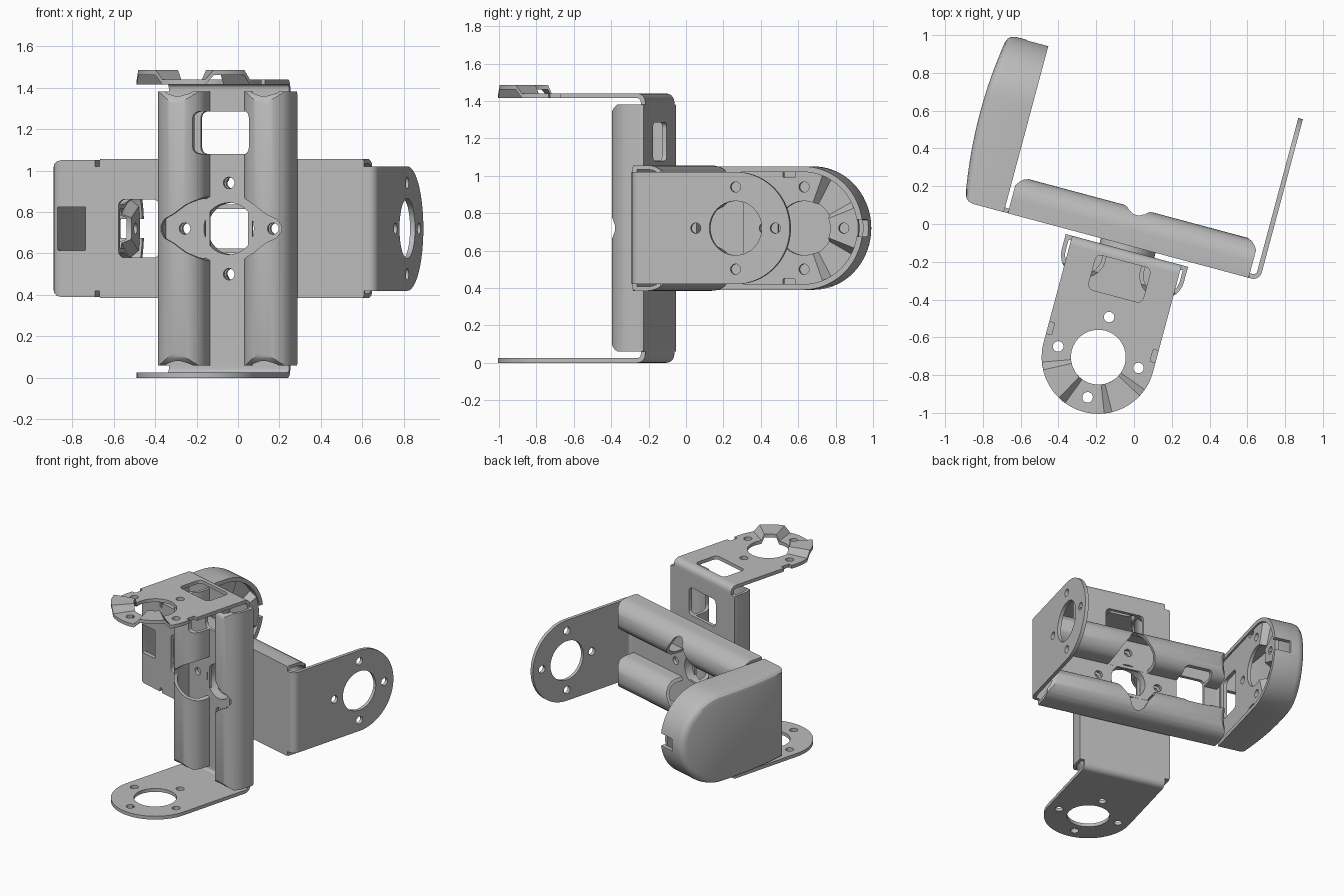
import bpy, bmesh
from math import sin, cos, pi, radians
from mathutils import Matrix

cube = bpy.data.objects.get("Cube")
if cube:
    bpy.data.objects.remove(cube)

metal = bpy.data.materials.new("satin grey")
metal.use_nodes = True
GREY = (0.5, 0.5, 0.5, 1)
metal.diffuse_color = GREY
metal.node_tree.nodes["Principled BSDF"].inputs["Base Color"].default_value = GREY

T = 0.025        # sheet thickness
HALF = 0.72      # half length of a bracket
ARM_W = 0.30     # half width of the arms
HUB = 0.585      # distance from plate to the arm hole
RING = 0.22      # screw circle radius


def finish(name, bm):
    bmesh.ops.recalc_face_normals(bm, faces=bm.faces[:])
    mesh = bpy.data.meshes.new(name)
    bm.to_mesh(mesh)
    bm.free()
    mesh.materials.append(metal)
    ob = bpy.data.objects.new(name, mesh)
    bpy.context.collection.objects.link(ob)
    return ob


def prism(name, pts, axis, lo, hi):
    """Extrude a 2D outline along one axis."""
    place = {"x": lambda u, v, w: (w, u, v),
             "y": lambda u, v, w: (u, w, v),
             "z": lambda u, v, w: (u, v, w)}[axis]
    bm = bmesh.new()
    a = [bm.verts.new(place(u, v, lo)) for u, v in pts]
    b = [bm.verts.new(place(u, v, hi)) for u, v in pts]
    bm.faces.new(a)
    bm.faces.new(b)
    for i in range(len(pts)):
        j = (i + 1) % len(pts)
        bm.faces.new((a[i], a[j], b[j], b[i]))
    return finish(name, bm)


def arc(cx, cy, r, start, end, n):
    angles = [radians(start + (end - start) * i / n) for i in range(n + 1)]
    return [(cx + r * cos(t), cy + r * sin(t)) for t in angles]


def circle(cx, cy, r, n=40):
    return arc(cx, cy, r, 0, 360, n)[:-1]


def rounded(x0, x1, y0, y1, r=0.03):
    return (arc(x1 - r, y1 - r, r, 0, 90, 5) + arc(x0 + r, y1 - r, r, 90, 180, 5)
            + arc(x0 + r, y0 + r, r, 180, 270, 5) + arc(x1 - r, y0 + r, r, 270, 360, 5))


def cut(ob, cutters):
    """Subtract the cutters and bake the result into the mesh."""
    for c in cutters:
        c.hide_render = True
        m = ob.modifiers.new("cut", "BOOLEAN")
        m.operation, m.object, m.solver = "DIFFERENCE", c, "EXACT"
    bpy.context.view_layer.update()
    dg = bpy.context.evaluated_depsgraph_get()
    mesh = bpy.data.meshes.new_from_object(ob.evaluated_get(dg))
    ob.modifiers.clear()
    ob.data = mesh
    for c in cutters:
        bpy.data.objects.remove(c)
    return ob


def screw_holes(cx, cy, hole, axis, lo, hi):
    spots = [(RING, 0), (-RING, 0), (0, RING), (0, -RING)]
    return [prism("cutter", circle(cx, cy, hole), axis, lo, hi)] + [
        prism("cutter", circle(cx + u, cy + v, 0.028, 20), axis, lo, hi) for u, v in spots]


def window():
    return prism("cutter", rounded(-0.14, 0.14, 0.36, 0.565), "y", -0.1, 0.4)


parts = []

# back plate with centre hole, screw holes and cable window
plate = prism("plate", rounded(-0.335, 0.335, -0.66, 0.66, 0.01), "y", 0, T)
parts.append(cut(plate, screw_holes(0, 0, 0.125, "y", -0.1, 0.1) + [window()]))

# half-round stiffening channels, notched at the centre and rounded at the ends
NOTCH = [(0.05, 0.18), (0.10, 0.15), (0.17, 0.115), (0.23, 0.07), (0.28, 0.045), (0.30, 0.015)]
END = [(0.14, 0.67), (0.155, 0.658), (0.175, 0.645), (0.193, 0.625), (0.205, 0.595),
       (0.25, 0.595), (0.25, 0.67)]
for side, label in ((1, "left"), (-1, "right")):
    c = side * 0.215
    shape = ([(c + 0.12, 0.01)] + arc(c, 0.083, 0.12, 0, 180, 20) + [(c - 0.12, 0.01), (c - 0.098, 0.01)]
             + arc(c, 0.083, 0.098, 180, 0, 20) + [(c + 0.098, 0.01)])
    channel = prism(label + "_channel", shape, "z", -0.66, 0.66)
    notch = [(side * u, v) for u, v in NOTCH] + [(side * u, -v) for u, v in reversed(NOTCH)]
    cutters = [prism("cutter", notch, "y", T + 0.001, 0.4), window()]
    for s in (1, -1):
        cutters.append(prism("cutter", [(y, s * z) for y, z in END], "x", -0.5, 0.5))
    parts.append(cut(channel, cutters))

# bends joining plate and arms
for s, label in ((1, "cup"), (-1, "plain")):
    profile = ([(0, 0.64)] + arc(0.045, HALF - 0.045, 0.045, 180, 90, 8)
               + arc(0.045, HALF - 0.045, 0.02, 90, 180, 6) + [(T, 0.64)])
    parts.append(prism(label + "_bend", [(y, s * z) for y, z in profile], "x", -ARM_W, ARM_W))

# arms with round ends
outline = [(-ARM_W, 0.045), (ARM_W, 0.045)] + arc(0, HUB, ARM_W, 0, 180, 40)
plain = prism("plain_arm", outline, "z", -HALF, T - HALF)
parts.append(cut(plain, screw_holes(0, HUB, 0.145, "z", -1, 0)))

slotted = prism("slotted_arm", outline, "z", HALF - T, HALF)
cutters = screw_holes(0, HUB, 0.145, "z", 0.5, 1)
cutters.append(prism("cutter", rounded(-0.15, 0.15, 0.06, 0.25), "z", 0.5, 1))
for s in (1, -1):
    sector = arc(0, HUB, 0.1, 90 - s * 21, 90 - s * 70, 8) + arc(0, HUB, 0.4, 90 - s * 70, 90 - s * 21, 8)
    cutters.append(prism("cutter", sector, "z", 0.5, 1))
    cutters.append(prism("cutter", rounded(s * 0.3 - 0.03, s * 0.3 + 0.03, 0.47, 0.535, 0.005), "z", 0.5, 1))
parts.append(cut(slotted, cutters))

# raised tabs with ramps around the slotted arm's hole
for s, label in ((1, "left"), (-1, "right")):
    bm = bmesh.new()
    rows = []
    steps = [(21, 0)] + [(29 + 33 * i / 8, 0.045) for i in range(9)] + [(70, 0)]
    for angle, lift in steps:
        t = radians(90 - s * angle)
        rows.append([bm.verts.new((r * cos(t), HUB + r * sin(t), HALF + lift - d))
                     for r, d in ((0.145, 0), (ARM_W, 0), (ARM_W, T), (0.145, T))])
    for p, q in zip(rows, rows[1:]):
        for i in range(4):
            j = (i + 1) % 4
            bm.faces.new((p[i], p[j], q[j], q[i]))
    bm.faces.new(rows[0])
    bm.faces.new(rows[-1])
    parts.append(finish(label + "_raised_tab", bm))

# place two identical brackets back to back
turn = Matrix.Rotation(radians(-15), 4, "Z")
upright = turn @ Matrix.Translation((0, -0.145, HALF)) @ Matrix.Rotation(pi, 4, "Z")
level = turn @ Matrix.Translation((0, -0.118, HALF)) @ Matrix.Rotation(-pi / 2, 4, "Y")
everything = []
for ob in parts:
    twin = ob.copy()
    bpy.context.collection.objects.link(twin)
    base = ob.name
    ob.name, twin.name = "upright_" + base, "level_" + base
    ob.matrix_world, twin.matrix_world = upright, level
    everything += [ob, twin]

# spacer collar between the brackets
collar = prism("spacer_collar", circle(0, 0, 0.15), "y", -0.146, -0.117)
cut(collar, [prism("cutter", circle(0, 0, 0.125), "y", -0.3, 0.1)])


# hollow motor cover with a gently bulged outer face
def cover_loop(bm, inset, depth):
    h, b0 = 0.33 - inset, -0.118 + inset
    side = [(b0 + (0.465 - b0) * i / 10, h) for i in range(10)]
    pts = side + arc(0.465, 0, h, 90, -90, 36) + [(b, -z) for b, z in reversed(side)]
    return [bm.verts.new((depth(b), b, z)) for b, z in pts]


def bulge(offset):
    return lambda b: -0.94 + (b - 0.36) ** 2 / 5.0 + offset


def cap(bm, loop):
    n = len(loop)
    for i in range(n // 2 - 1):
        bm.faces.new((loop[i], loop[i + 1], loop[n - 2 - i], loop[n - 1 - i]))
    

bm = bmesh.new()
layers = [(0.03, bulge(0.035)), (0.03, lambda b: -0.682), (0, lambda b: -0.682), (0, bulge(0.045)),
          (0.006, bulge(0.02)), (0.02, bulge(0.006)), (0.045, bulge(0))]
loops = [cover_loop(bm, inset, depth) for inset, depth in layers]
for p, q in zip(loops, loops[1:]):
    for i in range(len(p)):
        j = (i + 1) % len(p)
        bm.faces.new((p[i], p[j], q[j], q[i]))
for end in (loops[0], loops[-1]):
    # ladder of quads; the middle vertex closes with a triangle
    n = len(end)
    for i in range(n // 2):
        ring = [end[i], end[i + 1], end[n - 2 - i], end[n - 1 - i]]
        bm.faces.new(list(dict.fromkeys(ring)))
cover = finish("motor_cover", bm)
cut(cover, [prism("cutter", rounded(-0.87, -0.73, -0.105, 0.105, 0.005), "y", -0.3, 0),
            prism("cutter", rounded(-0.80, -0.6, -0.045, 0.045, 0.005), "y", 0.6, 0.9)])
for ob in (collar, cover):
    ob.matrix_world = turn @ Matrix.Translation((0, 0, HALF))
    everything.append(ob)

# smooth the curved sheets, keep the edges crisp
bpy.ops.object.select_all(action="DESELECT")
for ob in everything:
    ob.select_set(True)
bpy.context.view_layer.objects.active = cover
bpy.ops.object.shade_smooth_by_angle(angle=radians(30))
